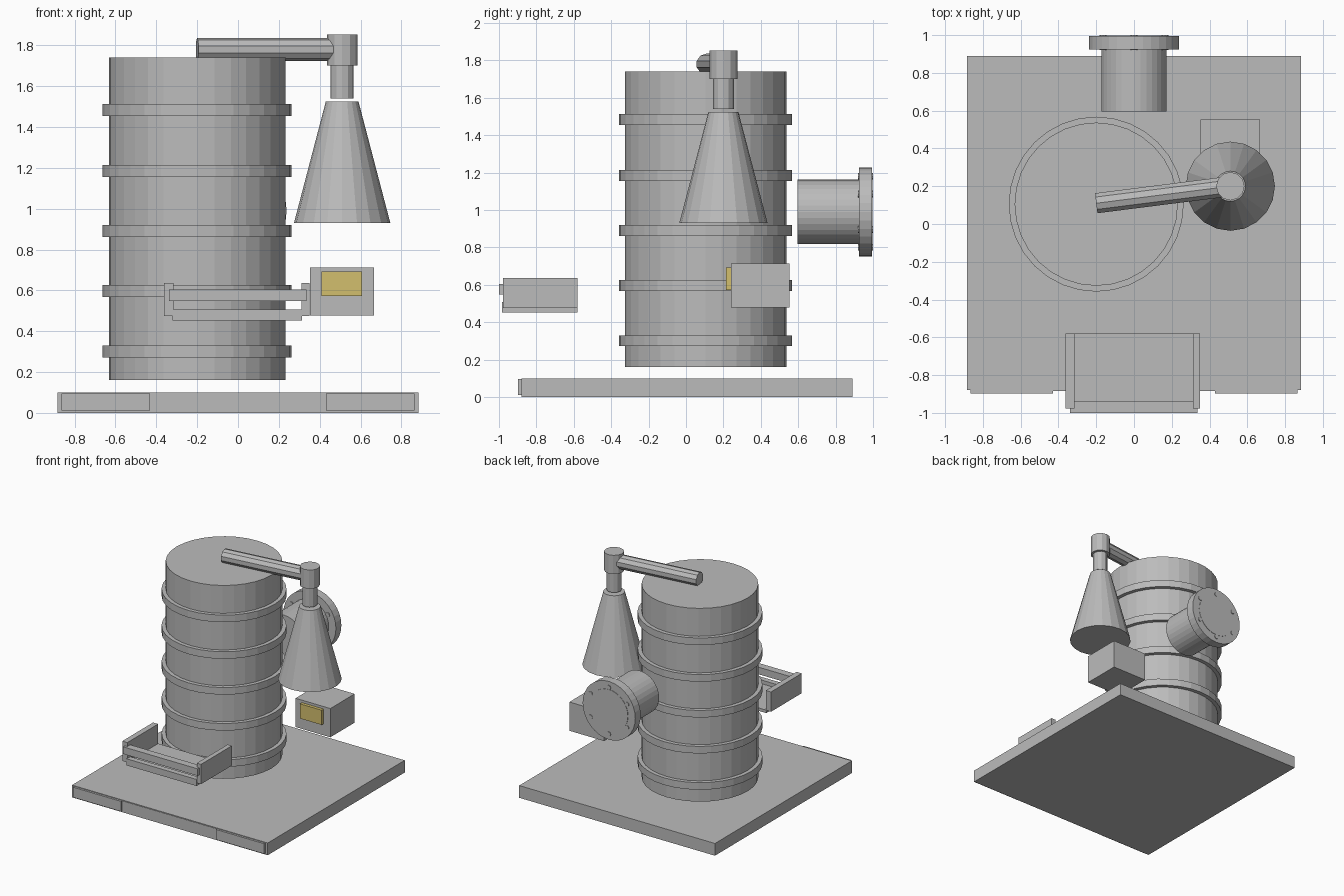
import bpy, math
from mathutils import Vector

cube = bpy.data.objects.get("Cube")
if cube:
    bpy.data.objects.remove(cube, do_unlink=True)


def material(name, rgb):
    mat = bpy.data.materials.new(name)
    mat.use_nodes = True
    mat.diffuse_color = (*rgb, 1)
    mat.node_tree.nodes["Principled BSDF"].inputs["Base Color"].default_value = (*rgb, 1)
    return mat


grey = material("metal grey", (0.5, 0.5, 0.5))
yellow = material("display yellow", (0.65, 0.52, 0.155))


def finish(name, mat):
    obj = bpy.context.object
    obj.name = name
    obj.data.materials.append(mat)
    return obj


def box(name, x, y, z, mat=grey):
    """Box from its (min, max) range on each axis."""
    spans = (x, y, z)
    bpy.ops.mesh.primitive_cube_add(size=1, location=[sum(s) / 2 for s in spans])
    obj = finish(name, mat)
    obj.scale = [s[1] - s[0] for s in spans]
    bpy.ops.object.transform_apply(location=False, rotation=False, scale=True)
    return obj


def rod(name, start, end, r1, r2=None, sides=32):
    """Cylinder or cone between two points."""
    a, b = Vector(start), Vector(end)
    bpy.ops.mesh.primitive_cone_add(
        vertices=sides, radius1=r1, radius2=r1 if r2 is None else r2,
        depth=(b - a).length, location=(a + b) / 2,
        rotation=(b - a).to_track_quat('Z', 'Y').to_euler())
    return finish(name, grey)


# Base slab with front trim
box("base_slab", (-0.885, 0.885), (-0.88, 0.89), (0, 0.1))
box("front_trim_middle", (-0.43, 0.43), (-0.884, -0.87), (0.012, 0.095))
for side, x in (("right", (-0.865, -0.43)), ("left", (0.43, 0.865))):
    box("front_trim_" + side, x, (-0.897, -0.87), (0.012, 0.095))

# Drum with hoops
TX, TY = -0.2, 0.105
rod("drum", (TX, TY, 0.16), (TX, TY, 1.74), 0.432)
for i, z in enumerate((0.301, 0.597, 0.891, 1.184, 1.483)):
    rod(f"drum_hoop_{i + 1}", (TX, TY, z - 0.029), (TX, TY, z + 0.029), 0.463)

# Swing arm and hanging cone
NX, NY = 0.51, 0.2
rod("swing_arm", (TX, 0.11, 1.78), (NX, NY, 1.78), 0.056, sides=10)
rod("arm_joint", (NX, NY, 1.7), (NX, NY, 1.853), 0.075, sides=12)
rod("drop_stem", (NX, NY, 1.54), (NX, NY, 1.7), 0.056, sides=12)
rod("cone_hood", (NX, NY, 0.93), (NX, NY, 1.525), 0.236, 0.08, sides=20)

# Rear pipe with bolted flange
PZ = 0.99
rod("rear_pipe", (0, 0.595, PZ), (0, 0.998, PZ), 0.173)
rod("pipe_flange", (0, 0.925, PZ), (0, 0.995, PZ), 0.238)
for i in range(6):
    a = math.radians(30 + 60 * i)
    x, z = 0.19 * math.cos(a), PZ + 0.19 * math.sin(a)
    rod(f"flange_bolt_{i + 1}", (x, 0.92, z), (x, 1.0, z), 0.018, sides=8)

# Control box with display
box("control_box", (0.352, 0.667), (0.24, 0.554), (0.478, 0.713))
box("display", (0.41, 0.607), (0.214, 0.24), (0.573, 0.693), yellow)

# Front tray
for side, x in (("right", (-0.362, -0.316)), ("left", (0.312, 0.35))):
    box("tray_side_" + side, x, (-0.978, -0.58), (0.475, 0.637))
box("tray_floor", (-0.32, 0.314), (-0.985, -0.58), (0.453, 0.477))
box("tray_front_lip", (-0.32, 0.314), (-0.985, -0.94), (0.453, 0.507))
box("tray_front_rail", (-0.338, 0.335), (-1.0, -0.94), (0.547, 0.605))
